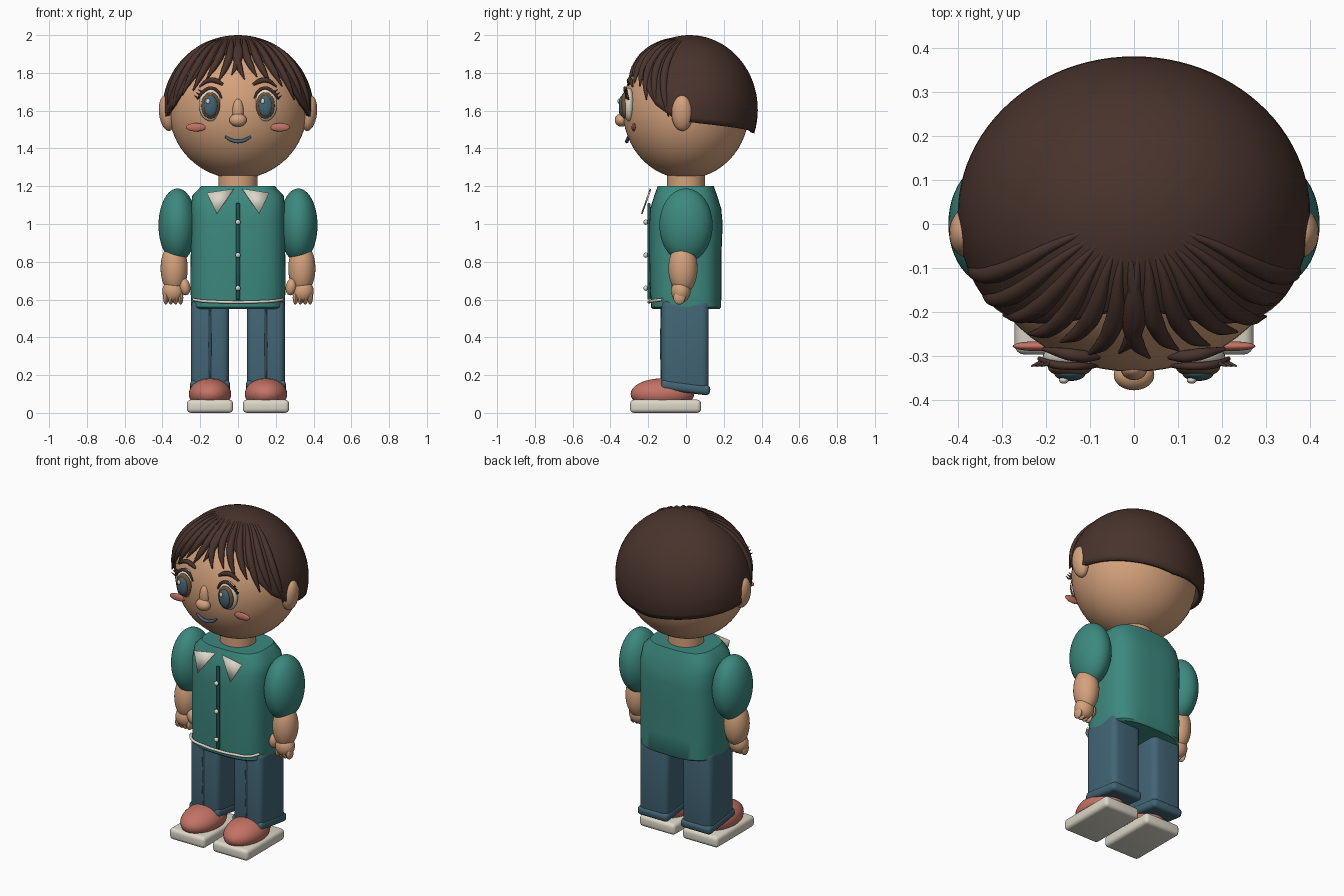
import bpy, bmesh
from math import sin, cos, pi, radians, acos
from mathutils import Matrix, Vector, Euler

if "Cube" in bpy.data.objects:
    bpy.data.objects.remove(bpy.data.objects["Cube"])


def material(name, rgb):
    m = bpy.data.materials.new(name)
    m.use_nodes = True
    m.diffuse_color = (*rgb, 1)
    m.node_tree.nodes["Principled BSDF"].inputs["Base Color"].default_value = (*rgb, 1)
    return m


skin = material("skin", (.66, .36, .20))
brown = material("dark brown hair", (.066, .033, .025))
teal = material("teal cloth", (.045, .25, .21))
dark_teal = material("dark teal trim", (.015, .085, .075))
denim = material("blue denim", (.055, .13, .18))
pink = material("coral pink", (.55, .17, .13))
cream = material("cream", (.72, .68, .58))
iris_brown = material("iris brown", (.17, .085, .035))
SIDES = ((1, "left"), (-1, "right"))


def finish(name, bm, mat, angle=40):
    bmesh.ops.recalc_face_normals(bm, faces=bm.faces)
    me = bpy.data.meshes.new(name)
    bm.to_mesh(me)
    bm.free()
    me.materials.append(mat)
    ob = bpy.data.objects.new(name, me)
    bpy.context.collection.objects.link(ob)
    bpy.ops.object.select_all(action='DESELECT')
    ob.select_set(True)
    bpy.context.view_layer.objects.active = ob
    bpy.ops.object.shade_smooth_by_angle(angle=radians(angle))
    return ob


def ellipsoid(name, loc, radii, mat, rot=(0, 0, 0), seg=32):
    bm = bmesh.new()
    mx = Matrix.LocRotScale(Vector(loc), Euler(rot), Vector(radii))
    bmesh.ops.create_uvsphere(bm, u_segments=seg, v_segments=seg // 2, radius=1, matrix=mx)
    return finish(name, bm, mat)


def box(name, loc, size, bevel, mat, rot=(0, 0, 0)):
    bm = bmesh.new()
    bmesh.ops.create_cube(bm, size=1, matrix=Matrix.Diagonal((*size, 1)))
    bmesh.ops.bevel(bm, geom=bm.edges[:], offset=bevel, segments=4, profile=.5, affect='EDGES')
    bmesh.ops.transform(bm, verts=bm.verts, matrix=Matrix.LocRotScale(Vector(loc), Euler(rot), None))
    return finish(name, bm, mat)


def loft(name, sections, mat, power=2.0, n=48, x=0.0):
    """Sections are (z, half width, y front, y back), with superellipse outlines."""
    bm = bmesh.new()
    rings = []
    for z, w, y0, y1 in sections:
        ring = []
        for i in range(n):
            c, s = cos(2 * pi * i / n), sin(2 * pi * i / n)
            k = (abs(c) ** power + abs(s) ** power) ** (-1 / power)
            ring.append(bm.verts.new((x + w * k * c, (y0 + y1) / 2 + (y1 - y0) / 2 * k * s, z)))
        rings.append(ring)
    for a, b in zip(rings, rings[1:]):
        for i in range(n):
            bm.faces.new((a[i], a[(i + 1) % n], b[(i + 1) % n], b[i]))
    bm.faces.new(rings[0])
    bm.faces.new(rings[-1])
    return finish(name, bm, mat)


def tube(name, points, radii, mat):
    """Round, tapering tube along a smooth path."""
    cu = bpy.data.curves.new(name, 'CURVE')
    cu.dimensions, cu.bevel_depth, cu.bevel_resolution = '3D', 1, 3
    cu.resolution_u, cu.use_fill_caps = 5, True
    sp = cu.splines.new('BEZIER')
    sp.bezier_points.add(len(points) - 1)
    for bp, p, r in zip(sp.bezier_points, points, radii):
        bp.co, bp.radius = p, r
        bp.handle_left_type = bp.handle_right_type = 'AUTO'
    tmp = bpy.data.objects.new(name + "_path", cu)
    bpy.context.collection.objects.link(tmp)
    me = bpy.data.meshes.new_from_object(tmp.evaluated_get(bpy.context.evaluated_depsgraph_get()))
    bm = bmesh.new()
    bm.from_mesh(me)
    bpy.data.objects.remove(tmp)
    bpy.data.meshes.remove(me)
    return finish(name, bm, mat, 60)


def lerp(table, a):
    for (a0, z0), (a1, z1) in zip(table, table[1:]):
        if a <= a1:
            return z0 + (z1 - z0) * (a - a0) / (a1 - a0)
    return table[-1][1]


# Head, neck and ears
ellipsoid("head", (0, 0, 1.605), (.365, .335, .365), skin, seg=64)
loft("neck", [(1.15, .103, -.1, .1), (1.28, .103, -.1, .1)], skin)
for s, side in SIDES:
    ellipsoid(side + "_ear", (s * .375, -.02, 1.587), (.043, .057, .095), skin, (0, s * .12, 0))

# Hair cap, trimmed along a hairline that drops from the forehead to the nape
HC, HR = Vector((0, .02, 1.605)), Vector((.40, .36, .395))
HAIRLINE = [(0, 1.93), (20, 1.9), (35, 1.83), (45, 1.74), (60, 1.63), (78, 1.555),
            (95, 1.535), (140, 1.505), (180, 1.48)]


def on_hair(az, pol, k=1.0):
    d = Vector((sin(pol) * sin(az), -sin(pol) * cos(az), cos(pol)))
    return HC + k * d * HR


def polar(z):
    return acos((z - HC.z) / HR.z)


bm = bmesh.new()
COLS, ROWS = 96, 24
top = bm.verts.new(on_hair(0, 0))
prev = None
for r in range(1, ROWS + 1):
    ring = []
    for c in range(COLS):
        deg = 360 * c / COLS - 180
        ring.append(bm.verts.new(on_hair(radians(deg), polar(lerp(HAIRLINE, abs(deg))) * r / ROWS)))
    for c in range(COLS):
        d = (c + 1) % COLS
        bm.faces.new((prev[c], ring[c], ring[d], prev[d]) if prev else (top, ring[c], ring[d]))
    prev = ring
cap = finish("hair_cap", bm, brown, 60)
solid = cap.modifiers.new("thickness", 'SOLIDIFY')
solid.thickness, solid.offset = .022, -1

# Fringe strands fanning out from the crown
TIPS = [(0, 1.785), (30, 1.755), (45, 1.69), (60, 1.62), (75, 1.57)]
for i in range(14):
    deg = -71.5 + 11 * i
    p0, p1 = radians(14), polar(lerp(TIPS, abs(deg)) + .012 * (-1) ** i)
    path = [on_hair(radians(deg + 7 * sin(pi * t / 5) * (1 if deg < 0 else -1)),
                    p0 + (p1 - p0) * t / 5, .99) for t in range(6)]
    tube(f"fringe_strand_{i + 1}", path, (.004, .012, .019, .022, .017, .003), brown)

# Face
for s, side in SIDES:
    x = s * .145
    ellipsoid(side + "_eye_white", (x, -.302, 1.632), (.062, .032, .088), cream)
    ellipsoid(side + "_iris", (x, -.325, 1.627), (.05, .022, .07), iris_brown)
    ellipsoid(side + "_pupil", (x, -.338, 1.625), (.036, .018, .056), denim)
    ellipsoid(side + "_eye_glint", (x - .014, -.354, 1.65), (.011, .008, .014), cream, seg=16)
    tube(side + "_upper_lid", [(s * .085, -.322, 1.665), (s * .11, -.322, 1.705), (x, -.322, 1.72),
         (s * .185, -.318, 1.70), (s * .215, -.305, 1.66)], (.004, .008, .009, .009, .005), brown)
    for k in range(3):
        lx, lz = .19 + .011 * k, 1.698 - .016 * k
        tube(f"{side}_lash_{k + 1}", [(s * lx, -.315, lz), (s * (lx + .02), -.322, lz + .014)],
             (.006, .002), brown)
    tube(side + "_eyebrow", [(s * .08, -.3, 1.738), (s * .115, -.3, 1.757), (s * .15, -.295, 1.762),
         (s * .205, -.283, 1.728)], (.008, .014, .014, .005), brown)
    ellipsoid(side + "_cheek", (s * .222, -.277, 1.512), (.053, .011, .022), pink)
ellipsoid("nose_bridge", (0, -.328, 1.598), (.03, .026, .065), skin)
ellipsoid("nose_tip", (0, -.342, 1.55), (.046, .035, .035), skin)
tube("mouth", [(-.068, -.306, 1.463), (-.035, -.311, 1.444), (0, -.313, 1.437), (.035, -.311, 1.444),
     (.068, -.306, 1.463)], (.006, .009, .01, .009, .006), denim)

# Shirt body with placket, buttons, hem and collar
loft("shirt_body", [(.55, .235, -.175, .178), (.56, .248, -.185, .186), (.68, .252, -.192, .188),
     (.85, .25, -.195, .188), (1.0, .25, -.195, .194), (1.08, .25, -.19, .187),
     (1.15, .242, -.168, .165), (1.2, .195, -.15, .147)], teal, 3.2, 64)
box("placket", (0, -.196, .855), (.022, .016, .51), .005, dark_teal)
for i in range(3):
    ellipsoid(f"button_{i + 1}", (0, -.213, .66 + .175 * i), (.014, .012, .014), cream, seg=16)
tube("shirt_hem", [(-.235, -.125, .6), (-.2, -.17, .594), (-.1, -.192, .588), (0, -.197, .586), (.1, -.192, .588),
     (.2, -.17, .594), (.235, -.125, .6)], [.008] * 7, cream)
for s, side in SIDES:
    bm = bmesh.new()
    bm.faces.new([bm.verts.new(p) for p in
                  ((s * .022, -.192, 1.187), (s * .165, -.198, 1.165), (s * .112, -.238, 1.055))])
    flap = finish(side + "_collar", bm, cream)
    flap.modifiers.new("thickness", 'SOLIDIFY').thickness = .008

# Arms and hands
for s, side in SIDES:
    ellipsoid(side + "_sleeve", (s * .32, 0, .993), (.101, .141, .195), teal, seg=48)
    ellipsoid(side + "_forearm", (s * .338, -.016, .765), (.072, .077, .135), skin)
    ellipsoid(side + "_palm", (s * .343, -.027, .645), (.058, .052, .062), skin)
    ellipsoid(side + "_thumb", (s * .282, -.045, .668), (.029, .032, .046), skin, (0, s * .2, 0))
    for k in range(4):
        ellipsoid(f"{side}_finger_{k + 1}", (s * (.304 + .026 * k), -.035, .61),
                  (.0145, .032, .037), skin, seg=16)

# Trouser legs and shoes
for s, side in SIDES:
    x = s * .148
    box(side + "_trouser_leg", (x, -.005, .355), (.2, .25, .49), .035, denim)
    box(side + "_trouser_cuff", (x, -.002, .135), (.21, .262, .055), .022, denim, (-.13, 0, 0))
    tube(side + "_trouser_crease", [(x, -.129, .18), (x, -.131, .36), (x, -.129, .56)],
         (.005, .007, .005), denim)
    ellipsoid(side + "_shoe_upper", (x, -.125, .1), (.112, .168, .083), pink, seg=40)
    box(side + "_shoe_sole", (x, -.108, .035), (.245, .376, .07), .022, cream)
